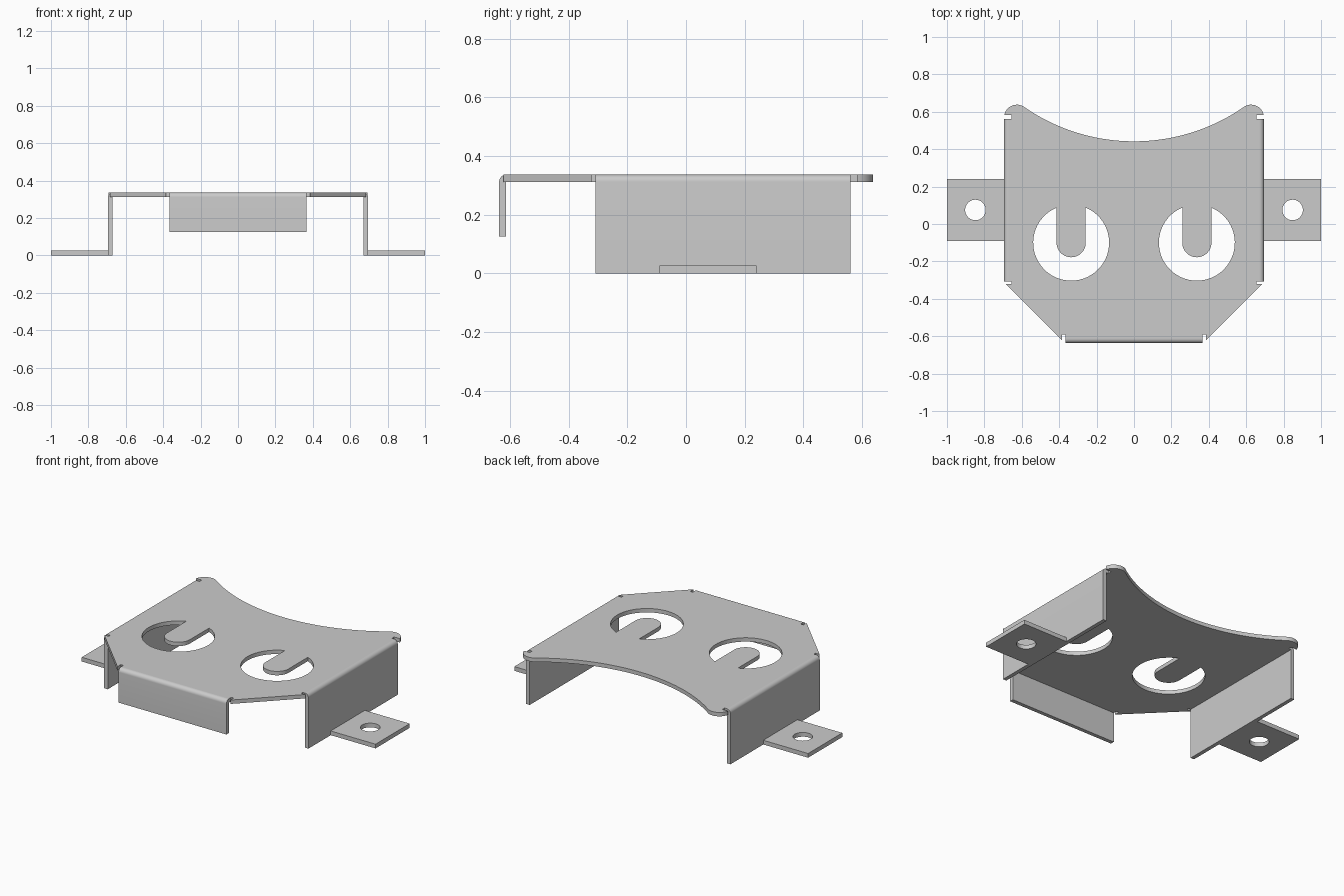
import bpy, bmesh
from math import sin, cos, pi, radians, atan2, asin, sqrt
from mathutils import Matrix

if "Cube" in bpy.data.objects:
    bpy.data.objects.remove(bpy.data.objects["Cube"])

T = 0.024      # sheet thickness
TOP = 0.336    # upper face of the plate


def arc(cx, cy, r, a0, a1, n):
    return [(cx + r * cos(a0 + (a1 - a0) * i / n),
             cy + r * sin(a0 + (a1 - a0) * i / n)) for i in range(n + 1)]


def prism(name, loops, depth, matrix):
    """Fill outline (first loop) with holes (others), extruded symmetrically along local z."""
    cu = bpy.data.curves.new(name + "_outline", 'CURVE')
    cu.dimensions = '2D'
    cu.fill_mode = 'BOTH'
    cu.extrude = depth / 2
    for pts in loops:
        sp = cu.splines.new('POLY')
        sp.points.add(len(pts) - 1)
        for p, (x, y) in zip(sp.points, pts):
            p.co = (x, y, 0, 1)
        sp.use_cyclic_u = True
    tmp = bpy.data.objects.new(name + "_outline", cu)
    bpy.context.collection.objects.link(tmp)
    dg = bpy.context.evaluated_depsgraph_get()
    me = bpy.data.meshes.new_from_object(tmp.evaluated_get(dg))
    bpy.data.objects.remove(tmp)
    bpy.data.curves.remove(cu)
    me.name = name
    me.transform(matrix)
    bm = bmesh.new()
    bm.from_mesh(me)
    bmesh.ops.remove_doubles(bm, verts=bm.verts, dist=1e-5)
    bmesh.ops.recalc_face_normals(bm, faces=bm.faces)
    bm.to_mesh(me)
    bm.free()
    ob = bpy.data.objects.new(name, me)
    bpy.context.collection.objects.link(ob)
    bpy.ops.object.select_all(action='DESELECT')
    ob.select_set(True)
    bpy.context.view_layer.objects.active = ob
    bpy.ops.object.shade_smooth_by_angle(angle=radians(30))
    return ob


def flange(name, out, bottom, length, matrix):
    """Down-turned wall with a rounded outer bend; profile is (outward, z)."""
    prof = arc(out - T, TOP - T, T, 0, pi / 2, 8) + [(out - T, bottom), (out, bottom)]
    return prism(name, [prof], length, matrix @ Matrix.Rotation(pi / 2, 4, 'X'))


# top plate: right half of the outline with bend reliefs, ear and concave back
half = [(0.367, -0.613), (0.367, -0.59), (0.385, -0.59), (0.385, -0.622),
        (0.685, -0.322), (0.655, -0.322), (0.655, -0.308), (0.671, -0.308),
        (0.671, 0.561), (0.655, 0.561), (0.655, 0.583)]
half += arc(0.626, 0.569, 0.069, asin(0.014 / 0.069), radians(130), 14)
ex, ey = half[-1]
dip = 0.442
R = (ex ** 2 + (ey - dip) ** 2) / (2 * (ey - dip))
a_end = atan2(ey - dip - R, ex)
half += arc(0, dip + R, R, a_end, -pi / 2, 24)[1:]
outline = half + [(-x, y) for x, y in reversed(half[:-1])]


# round holes, each with a rounded tongue hanging into it
def tongue_hole(cx, cy=-0.1, r=0.203, w=0.078):
    a = atan2(sqrt(r * r - w * w), w)
    return arc(cx, cy, r, pi - a, 2 * pi + a, 48) + arc(cx, cy, w, 0, -pi, 20)


prism("top_plate", [outline, tongue_hole(-0.336), tongue_hole(0.336)], T,
      Matrix.Translation((0, 0, TOP - T / 2)))

# front lip
flange("front_lip", 0.637, 0.125, 0.734, Matrix.Rotation(-pi / 2, 4, 'Z'))

# side walls and mounting tabs
for side, angle in (("right", 0), ("left", pi)):
    turn = Matrix.Rotation(angle, 4, 'Z')
    flange(side + "_wall", 0.695, 0, 0.869, Matrix.Translation((0, 0.1265, 0)) @ turn)
    tab = [(0.695, -0.166), (1, -0.166), (1, 0.166), (0.695, 0.166)]
    hole = arc(0.848, 0, 0.055, 0, 2 * pi, 32)[:-1]
    prism(side + "_mounting_tab", [tab, hole], 0.026,
          Matrix.Translation((0, 0.075, 0.013)) @ turn)
